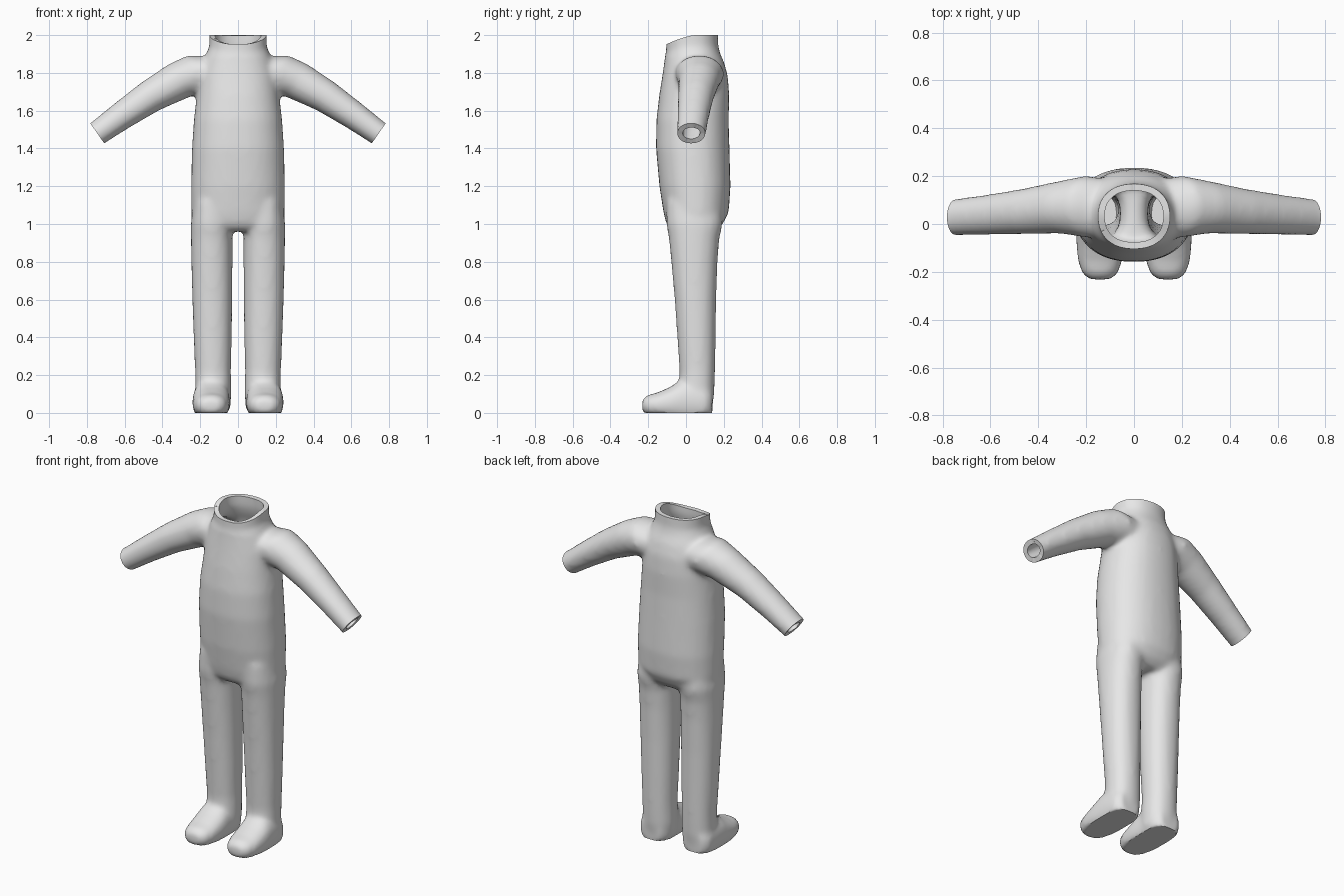
import bpy, bmesh, math
from mathutils import Vector

if "Cube" in bpy.data.objects:
    bpy.data.objects.remove(bpy.data.objects["Cube"])

SIDES = 32


def loft(bm, rings, power=2.0):
    """Closed tube through rings given as (centre, half-axis u, half-axis v)."""
    loops = []
    for c, u, v in rings:
        loop = []
        for i in range(SIDES):
            a = 2 * math.pi * i / SIDES
            ca, sa = math.cos(a), math.sin(a)
            cu = math.copysign(abs(ca) ** (2 / power), ca)
            sv = math.copysign(abs(sa) ** (2 / power), sa)
            loop.append(bm.verts.new(Vector(c) + Vector(u) * cu + Vector(v) * sv))
        loops.append(loop)
    for a, b in zip(loops, loops[1:]):
        for i in range(SIDES):
            j = (i + 1) % SIDES
            bm.faces.new((a[i], a[j], b[j], b[i]))
    bm.faces.new(loops[0])
    bm.faces.new(loops[-1])


def upright(cx, rows):
    """Horizontal rings from rows of (z, half width, front y, back y)."""
    return [((cx(z) if callable(cx) else cx, (f + b) / 2, z), (w, 0, 0), (0, (b - f) / 2, 0))
            for z, w, f, b in rows]


def bake(obj):
    """Replace the mesh with its modified version."""
    dg = bpy.context.evaluated_depsgraph_get()
    mesh = bpy.data.meshes.new_from_object(obj.evaluated_get(dg))
    obj.modifiers.clear()
    obj.data = mesh


bm = bmesh.new()

# torso and collar
loft(bm, upright(0, [
    (0.965, 0.19, -0.07, 0.15), (1.00, 0.235, -0.10, 0.19), (1.06, 0.243, -0.115, 0.222),
    (1.20, 0.245, -0.137, 0.232), (1.40, 0.24, -0.155, 0.226), (1.55, 0.23, -0.153, 0.222),
    (1.68, 0.215, -0.138, 0.225), (1.78, 0.205, -0.122, 0.218), (1.85, 0.185, -0.112, 0.20),
    (1.90, 0.165, -0.106, 0.178), (1.94, 0.148, -0.102, 0.167), (2.08, 0.148, -0.10, 0.162)]), 2.25)

slope = Vector((0.82, 0, -0.57)).normalized()
for s in (-1, 1):
    # arm
    up = Vector((0.57 * s, 0, 0.82))
    loft(bm, [((x * s, y, z), up * r, (0, ry, 0)) for x, y, z, r, ry in [
        (0.08, 0.06, 1.80, 0.10, 0.12), (0.20, 0.073, 1.795, 0.115, 0.125),
        (0.31, 0.07, 1.76, 0.10, 0.106), (0.465, 0.052, 1.675, 0.084, 0.091),
        (0.62, 0.038, 1.57, 0.071, 0.08), (0.745, 0.028, 1.48, 0.062, 0.073),
        (0.82, 0.024, 1.427, 0.060, 0.071)]])
    # leg
    loft(bm, upright(lambda z: s * (0.130 + 0.010 * min(z, 1.0)), [
        (0.02, 0.085, -0.04, 0.135), (0.10, 0.092, -0.035, 0.146), (0.22, 0.091, -0.03, 0.150),
        (0.40, 0.097, -0.042, 0.153), (0.60, 0.102, -0.056, 0.156), (0.80, 0.105, -0.074, 0.163),
        (0.92, 0.106, -0.086, 0.172), (1.00, 0.106, -0.10, 0.19), (1.12, 0.09, -0.10, 0.18)]), 2.2)
    # foot
    loft(bm, [((0.142 * s, y, z), (rx, 0, 0), (0, 0, rz)) for y, z, rx, rz in [
        (-0.228, 0.040, 0.045, 0.030), (-0.205, 0.040, 0.073, 0.050), (-0.15, 0.042, 0.090, 0.062),
        (-0.08, 0.050, 0.096, 0.085), (-0.03, 0.060, 0.095, 0.108), (0.03, 0.060, 0.093, 0.11),
        (0.10, 0.055, 0.088, 0.10), (0.135, 0.055, 0.065, 0.07)]], 2.3)

bmesh.ops.recalc_face_normals(bm, faces=bm.faces)
mesh = bpy.data.meshes.new("bodysuit")
bm.to_mesh(mesh)
bm.free()
suit = bpy.data.objects.new("bodysuit", mesh)
bpy.context.collection.objects.link(suit)

# blend the limbs into one soft skin
m = suit.modifiers.new("merge", 'REMESH')
m.mode = 'VOXEL'
m.voxel_size = 0.015
m = suit.modifiers.new("soften", 'SMOOTH')
m.factor = 0.5
m.iterations = 9
m = suit.modifiers.new("inflate", 'DISPLACE')
m.strength = 0.004
m.mid_level = 0
bake(suit)

# open the cuffs and the collar
bm = bmesh.new()
bm.from_mesh(suit.data)


def open_end(point, normal, inside):
    point, normal = Vector(point), Vector(normal)
    faces = [f for f in bm.faces if inside(f.calc_center_median())]
    geom = list({v for f in faces for v in f.verts}) + list({e for f in faces for e in f.edges}) + faces
    bmesh.ops.bisect_plane(bm, geom=geom, dist=1e-5, plane_co=point, plane_no=normal)
    gone = [f for f in bm.faces if inside(f.calc_center_median())
            and (f.calc_center_median() - point).dot(normal) > 0]
    bmesh.ops.delete(bm, geom=gone, context='FACES')


for s in (-1, 1):
    open_end((0.745 * s, 0, 1.48), (slope.x * s, 0, slope.z), lambda c: c.x * s > 0.5)
open_end((0, 0, 2.0), (0, 0, 1), lambda c: c.z > 1.9)

# flat soles, and a collar that dips at the front
for v in bm.verts:
    v.co.z = max(v.co.z, 0.0)
    if v.co.z > 1.88 and v.co.y < 0.05 and abs(v.co.x) < 0.17:
        t = (v.co.z - 1.88) / 0.12
        v.co.z -= 0.047 * t * min(1, (0.05 - v.co.y) / 0.15) ** 1.5
bm.to_mesh(suit.data)
bm.free()

# fabric thickness
m = suit.modifiers.new("thickness", 'SOLIDIFY')
m.thickness = 0.028
m.offset = -1
bake(suit)
suit.data.name = "bodysuit"

grey = bpy.data.materials.new("light grey")
grey.diffuse_color = (0.8, 0.8, 0.8, 1)
grey.use_nodes = True
grey.node_tree.nodes["Principled BSDF"].inputs["Base Color"].default_value = grey.diffuse_color
suit.data.materials.clear()
suit.data.materials.append(grey)

bpy.context.view_layer.objects.active = suit
suit.select_set(True)
bpy.ops.object.shade_smooth_by_angle(angle=math.radians(45))
